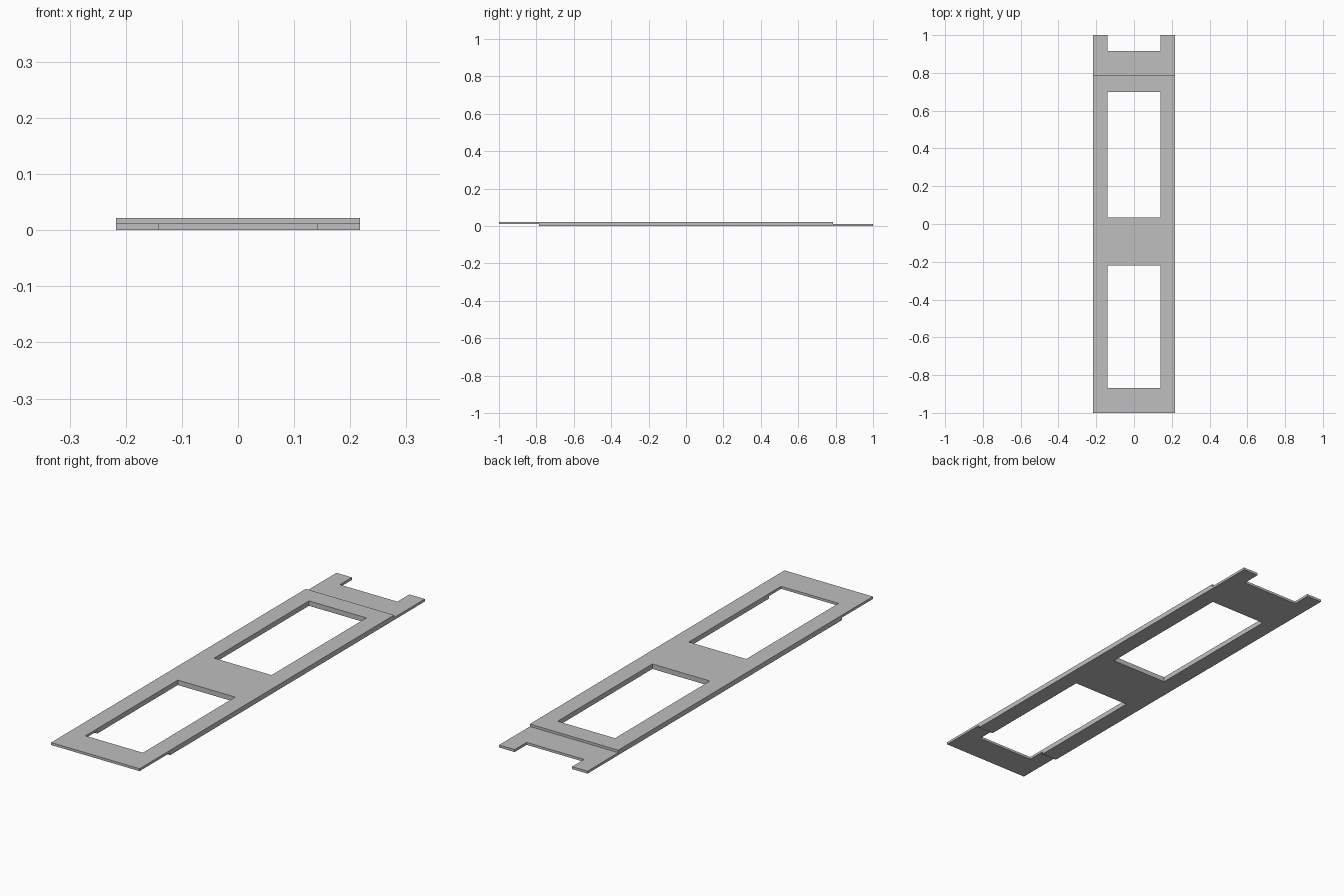
import bpy
import bmesh

cube = bpy.data.objects.get("Cube")
if cube:
    bpy.data.objects.remove(cube, do_unlink=True)

HALF_WIDTH, HALF_OPENING = 0.217, 0.141
LAYER, LAP = 0.011, 0.785

grey = bpy.data.materials.new("plain grey")
grey.use_nodes = True
colour = (0.52, 0.52, 0.52, 1)
grey.diffuse_color = colour
grey.node_tree.nodes["Principled BSDF"].inputs["Base Color"].default_value = colour


def extrude_across(bm, profile, half_width):
    """Extrude a (y, z) profile symmetrically along x."""
    face = bm.faces.new([bm.verts.new((-half_width, y, z)) for y, z in profile])
    result = bmesh.ops.extrude_face_region(bm, geom=[face])
    verts = [v for v in result["geom"] if isinstance(v, bmesh.types.BMVert)]
    bmesh.ops.translate(bm, verts=verts, vec=(2 * half_width, 0, 0))


def make_object(name, profiles, half_width):
    bm = bmesh.new()
    for profile in profiles:
        extrude_across(bm, profile, half_width)
    bmesh.ops.recalc_face_normals(bm, faces=bm.faces)
    mesh = bpy.data.meshes.new(name)
    bm.to_mesh(mesh)
    bm.free()
    mesh.materials.append(grey)
    obj = bpy.data.objects.new(name, mesh)
    bpy.context.collection.objects.link(obj)
    return obj


# Plate with a raised lap at the front and a lowered lap at the back
side_profile = [(-LAP, 0), (1, 0), (1, LAYER), (LAP, LAYER),
                (LAP, 2 * LAYER), (-1, 2 * LAYER), (-1, LAYER), (-LAP, LAYER)]
frame = make_object("lapped_frame", [side_profile], HALF_WIDTH)

# Two windows and the notch between the back prongs
openings = [(-0.868, -0.221), (0.034, 0.699), (0.916, 1.1)]
cutter = make_object(
    "opening_cutter",
    [[(a, -0.1), (b, -0.1), (b, 0.1), (a, 0.1)] for a, b in openings],
    HALF_OPENING)
cutter.hide_render = True
cutter.hide_set(True)

cut = frame.modifiers.new("openings", "BOOLEAN")
cut.operation = "DIFFERENCE"
cut.solver = "EXACT"
cut.object = cutter

# Keep the cut mesh and drop the helper
bpy.context.view_layer.update()
evaluated = frame.evaluated_get(bpy.context.evaluated_depsgraph_get())
finished = bpy.data.meshes.new_from_object(evaluated)
frame.modifiers.clear()
frame.data = finished
bpy.data.objects.remove(cutter, do_unlink=True)
